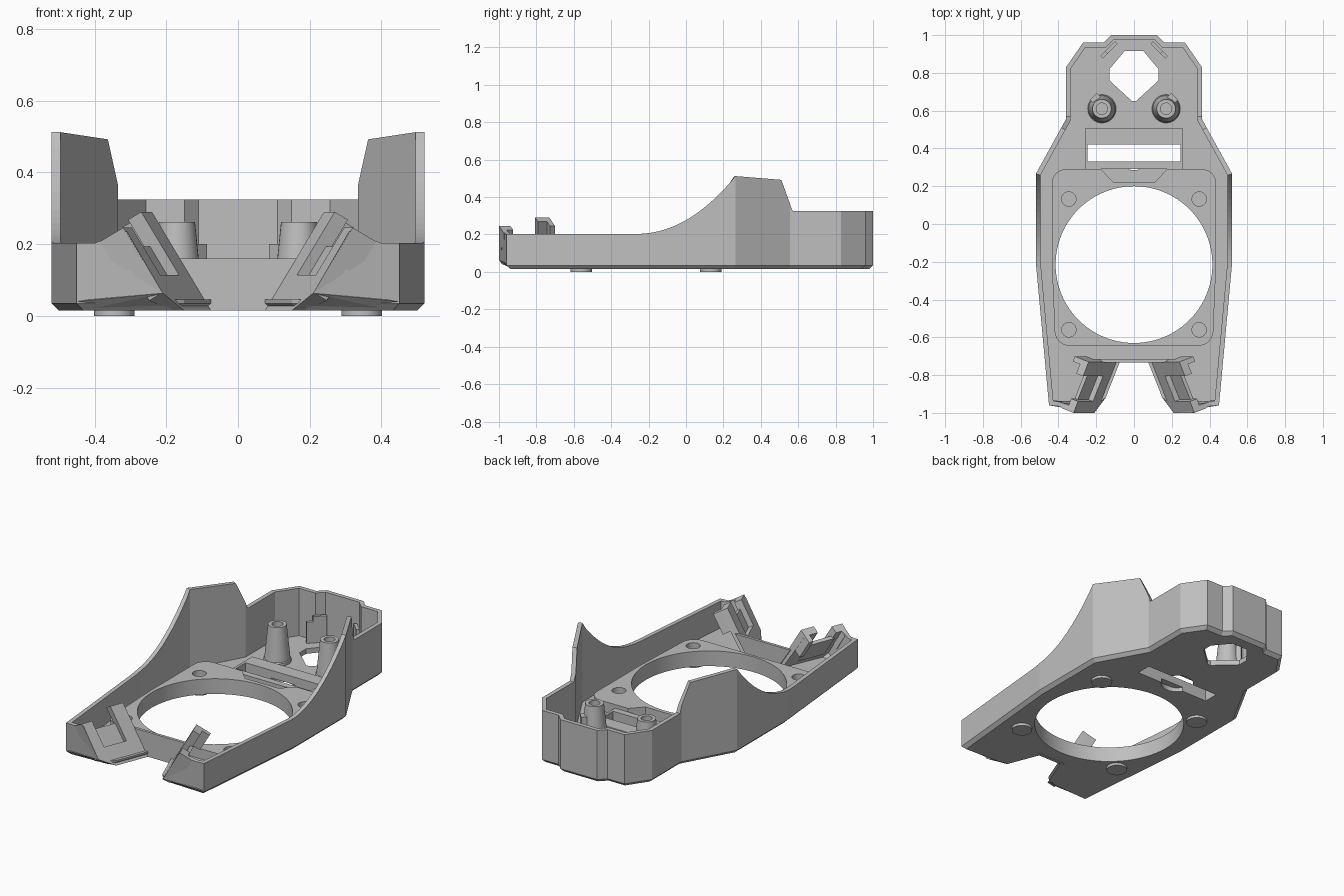
import bpy, bmesh, math
from mathutils import Vector

if "Cube" in bpy.data.objects:
    bpy.data.objects.remove(bpy.data.objects["Cube"])

grey = bpy.data.materials.new("plain grey")
grey.diffuse_color = (0.52, 0.52, 0.52, 1)
grey.use_nodes = True
grey.node_tree.nodes["Principled BSDF"].inputs["Base Color"].default_value = grey.diffuse_color


def finish(name, bm, smooth=False):
    bmesh.ops.recalc_face_normals(bm, faces=bm.faces[:])
    me = bpy.data.meshes.new(name)
    bm.to_mesh(me)
    bm.free()
    me.materials.append(grey)
    ob = bpy.data.objects.new(name, me)
    bpy.context.collection.objects.link(ob)
    if smooth:
        bpy.context.view_layer.objects.active = ob
        ob.select_set(True)
        bpy.ops.object.shade_smooth_by_angle(angle=math.radians(30))
        ob.select_set(False)
    return ob


def loft(name, loops, smooth=False):
    """Closed solid through loops with equal point counts."""
    bm = bmesh.new()
    rings = [[bm.verts.new(p) for p in lp] for lp in loops]
    n = len(rings[0])
    for a, b in zip(rings, rings[1:]):
        for i in range(n):
            j = (i + 1) % n
            bm.faces.new((a[i], a[j], b[j], b[i]))
    bm.faces.new(rings[0][::-1])
    bm.faces.new(rings[-1])
    return finish(name, bm, smooth)


def prism(name, pts, z0, z1, smooth=False):
    return loft(name, [[(x, y, z) for x, y in pts] for z in (z0, z1)], smooth)


def hull(name, pts):
    bm = bmesh.new()
    for p in pts:
        bm.verts.new(p)
    bmesh.ops.convex_hull(bm, input=bm.verts[:])
    bmesh.ops.dissolve_limit(bm, angle_limit=0.01, verts=bm.verts[:], edges=bm.edges[:])
    return finish(name, bm)


def circle(cx, cy, r, n=32, a0=0.0, a1=math.tau):
    full = a1 - a0 > 6
    m = n if full else n - 1
    return [(cx + r * math.cos(a0 + (a1 - a0) * i / m),
             cy + r * math.sin(a0 + (a1 - a0) * i / m)) for i in range(n)]


def mirror(pts):
    """Right half, front to back, becomes a full loop."""
    return pts + [(-x, y) for x, y in reversed(pts)]


def inset(pts, d, closed=True):
    """Mitred inset of a counter-clockwise line."""
    out, n = [], len(pts)
    for i in range(n):
        p = Vector(pts[i])
        dirs = []
        if closed or i > 0:
            dirs.append((p - Vector(pts[i - 1])).normalized())
        if closed or i < n - 1:
            dirs.append((Vector(pts[(i + 1) % n]) - p).normalized())
        ns = [Vector((-t.y, t.x)) for t in dirs]
        m = sum(ns, Vector((0, 0))).normalized()
        out.append(tuple(p + m * (d / max(m.dot(ns[0]), 0.4))))
    return out


def cut(ob, cutters):
    bpy.context.view_layer.objects.active = ob
    for c in cutters:
        m = ob.modifiers.new("cut", 'BOOLEAN')
        m.operation, m.solver, m.object = 'DIFFERENCE', 'EXACT', c
        bpy.ops.object.modifier_apply(modifier=m.name)


# Shared cutters
fan_cut = prism("fan_cutter", circle(0, -0.215, 0.415, 96), -0.1, 0.5, True)
slot_cut = prism("slot_cutter", [(-.245, .33), (.245, .33), (.245, .42), (-.245, .42)], -0.1, 0.5)
recess_cut = prism("recess_cutter", circle(0, .375, .09), -0.1, 0.06, True)
port_cut = prism("port_cutter", mirror([(.01, .65), (.13, .76), (.13, .82), (.05, .915)]), -0.1, 0.5)
spots = [(s * .345, y) for s in (1, -1) for y in (.132, -.56)]
screw_cuts = [prism("screw_cutter", circle(x, y, .038), 0.03, 0.5, True) for x, y in spots]

# Floor with chamfered lower edge
side = [(.45, -.96), (.52, -.2), (.52, .265), (.36, .555), (.36, .83),
        (.27, .96), (.16, .96), (.12, 1.0)]
plan = mirror([(.075, -.73), (.15, -.92), (.19, -.95)] + side)
low = inset(plan, 0.02)
floor = loft("floor", [[(x, y, z) for x, y in lp]
                       for lp, z in ((low, .015), (plan, .035), (plan, .045))])
cut(floor, [fan_cut, slot_cut, recess_cut, port_cut])


# Outer wall with raised wings
def top(y):
    if y < -.27:
        return .203
    if y <= .265:
        return .203 + .309 * ((y + .27) / .535) ** 2.1
    if y <= .51:
        return .512 - .02 * (y - .265) / .245
    if y <= .57:
        return .492 - .167 * (y - .51) / .06
    return .325


def insert_y(pts, ys):
    out = []
    for a, b in zip(pts, pts[1:]):
        out.append(a)
        for y in ys:
            if a[1] + .001 < y < b[1] - .001:
                t = (y - a[1]) / (b[1] - a[1])
                out.append((a[0] + (b[0] - a[0]) * t, y))
    return out + [pts[-1]]


line = insert_y(side, [-.27 + .535 * i / 16 for i in range(16)] + [.51, .57])
line = line + [(-x, y) for x, y in reversed(line)]
inner = inset(line, .025, False)
loft("outer_wall", [[(o[0], o[1], .035), (o[0], o[1], top(o[1])),
                     (i[0], i[1], top(o[1])), (i[0], i[1], .035)]
                    for o, i in zip(line, inner)])

# Raised fan platform with notched rear edge
half = (circle(.34, -.565, .08, 8, -math.pi / 2, -.1) + [(.435, -.2)]
        + circle(.36, .215, .075, 8, 0, math.pi / 2) + [(.175, .29), (.11, .222)])
platform = prism("fan_platform", mirror(half), .04, .105)
cut(platform, [fan_cut] + screw_cuts)

# Slotted block behind the platform
block = prism("slot_block", [(-.26, .292), (.26, .292), (.26, .505), (-.26, .505)], .04, .085)
cut(block, [slot_cut])

# Round feet
for x, y in spots:
    prism("foot", circle(x, y, .057), 0, .02, True)

# Front cross strip
hull("front_strip", [(s * x, y, z) for s in (1, -1) for y in (-.732, -.715)
                     for x, z in ((.085, .015), (.18, .16))])

for s in (1, -1):
    # Hollow screw post
    prof = [(.075, .04), (.075, .06), (.07, .065), (.05, .262), (.03, .262), (.03, .12)]
    loft("screw_post", [[(x, y, z) for x, y in circle(s * .17, .61, r)] for r, z in prof], True)
    # Post rib and rear diagonal clip
    for name, cx, cy, w, d, h in (("post_rib", .205, .665, .05, .03, .2),
                                  ("rear_clip", .12, .935, .075, .018, .2),
                                  ("rear_clip", .145, .91, .075, .018, .17)):
        c = math.sqrt(.5)
        prism(name, [(s * (cx + c * (a * w / 2 + b * d / 2)), cy + c * (-a * w / 2 + b * d / 2))
                     for a, b in ((-1, -1), (1, -1), (1, 1), (-1, 1))], .04, h)

    # Tilted side holder, set out on a leaning plane
    e1, e2 = Vector((.075, -.19, 0)), Vector((.165, 0, .275))
    nrm = e2.cross(e1).normalized()
    if nrm.x < 0:
        nrm = -nrm

    def on(u, v, w=0):
        p = Vector((.075, -.73, .015)) + e1 * u + e2 * v + nrm * w
        return (s * p.x, p.y, max(p.z, .015))

    def slab(name, uv, w0, w1):
        loft(name, [[on(u, v, w) for u, v in uv] for w in (w0, w1)])

    slab("holder_frame", [(0, 0), (1, 0), (1.42, .18), (1.42, .84), (1.1, .84), (1.1, .36),
                          (.4, .36), (.4, 1), (0, 1)], 0, .045)
    slab("holder_back", [(.35, .3), (1.15, .3), (1.15, .7), (.35, .7)], .03, .05)
    slab("holder_lip", [(0, .62), (.14, .62), (.14, 1), (0, 1)], .04, .09)
    slab("holder_lip", [(1.28, .5), (1.42, .5), (1.42, .84), (1.28, .84)], .04, .08)

    # Front corner wall and its sloping underside
    face = [(.21, -1.0, .063), (.33, -.962, .045), (.45, -.96, .045),
            (.45, -.96, .203), (.40, -.965, .203), (.31, -1.0, .235)]
    loft("front_wall", [[(s * x, y + d, z) for x, y, z in face] for d in (0, .025)])
    hull("front_underside", [(s * x, y, z) for x, y, z in
                             ((.21, -1.0, .063), (.33, -.962, .045), (.45, -.96, .04),
                              (.15, -.92, .015), (.43, -.935, .015), (.24, -.965, .07),
                              (.43, -.935, .045))])

for c in [fan_cut, slot_cut, recess_cut, port_cut] + screw_cuts:
    bpy.data.objects.remove(c)
